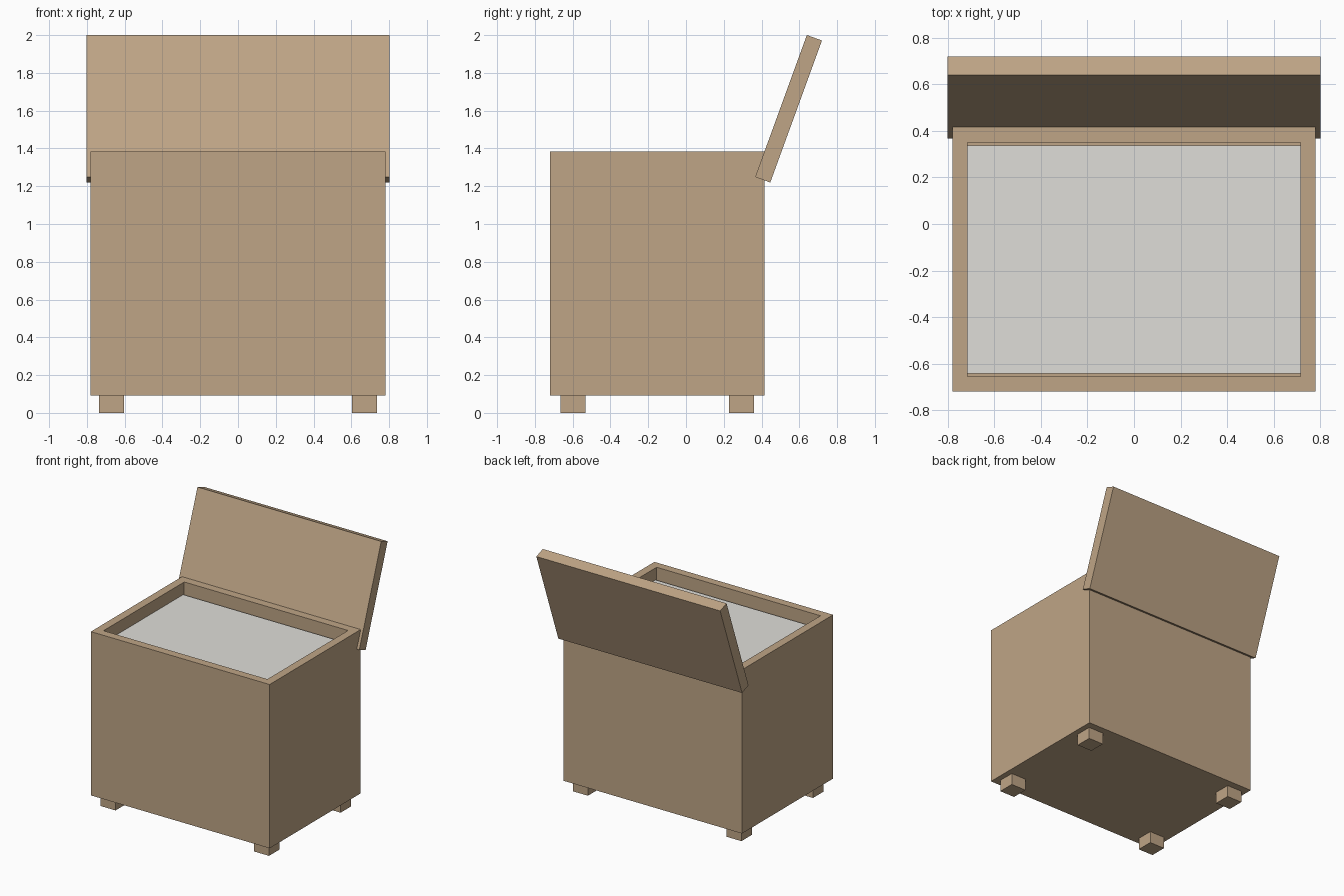
import bpy
import bmesh
from math import radians

if "Cube" in bpy.data.objects:
    bpy.data.objects.remove(bpy.data.objects["Cube"])


def material(name, rgb):
    mat = bpy.data.materials.new(name)
    mat.use_nodes = True
    color = (*rgb, 1)
    mat.diffuse_color = color
    mat.node_tree.nodes["Principled BSDF"].inputs["Base Color"].default_value = color
    return mat


wood = material("tan wood", (0.52, 0.375, 0.237))
lining = material("pale grey", (0.74, 0.73, 0.69))


def box(name, size, center, mat):
    bm = bmesh.new()
    bmesh.ops.create_cube(bm, size=1)
    bmesh.ops.scale(bm, vec=size, verts=bm.verts)
    mesh = bpy.data.meshes.new(name)
    bm.to_mesh(mesh)
    bm.free()
    mesh.materials.append(mat)
    obj = bpy.data.objects.new(name, mesh)
    obj.location = center
    bpy.context.collection.objects.link(obj)
    return obj


MID_Y = -0.152          # centre of the chest body, front to back
BOTTOM, RIM = 0.093, 1.385
WIDTH, DEPTH, WALL = 1.56, 1.136, 0.065

# Open chest body: inset the top face and push it down to form the cavity
body = box("chest_body", (WIDTH, DEPTH, RIM - BOTTOM),
           (0, MID_Y, (RIM + BOTTOM) / 2), wood)
bm = bmesh.new()
bm.from_mesh(body.data)
bm.faces.ensure_lookup_table()
top = max(bm.faces, key=lambda f: f.calc_center_median().z)
bmesh.ops.inset_region(bm, faces=[top], thickness=WALL, use_even_offset=True)
cavity = bmesh.ops.extrude_discrete_faces(bm, faces=[top])["faces"][0]
bmesh.ops.translate(bm, vec=(0, 0, WALL + BOTTOM - RIM), verts=cavity.verts)
bm.to_mesh(body.data)
bm.free()

# Pale filling, slightly shorter than the cavity from front to back
FILL_TOP = 1.29
FILL_BASE = BOTTOM + WALL
box("inner_filling", (WIDTH - 2 * WALL, 0.98, FILL_TOP - FILL_BASE),
    (0, MID_Y, (FILL_TOP + FILL_BASE) / 2), lining)

# Open lid leaning back
lid = box("lid", (1.604, 0.085, 0.8), (0, 0.543, 1.61), wood)
lid.rotation_euler.x = radians(-20)

# Four feet
for side, x in (("left", 0.67), ("right", -0.67)):
    for end, y in (("front", -0.446), ("back", 0.446)):
        box(f"{end}_{side}_foot", (0.132, 0.132, BOTTOM),
            (x, MID_Y + y, BOTTOM / 2), wood)
